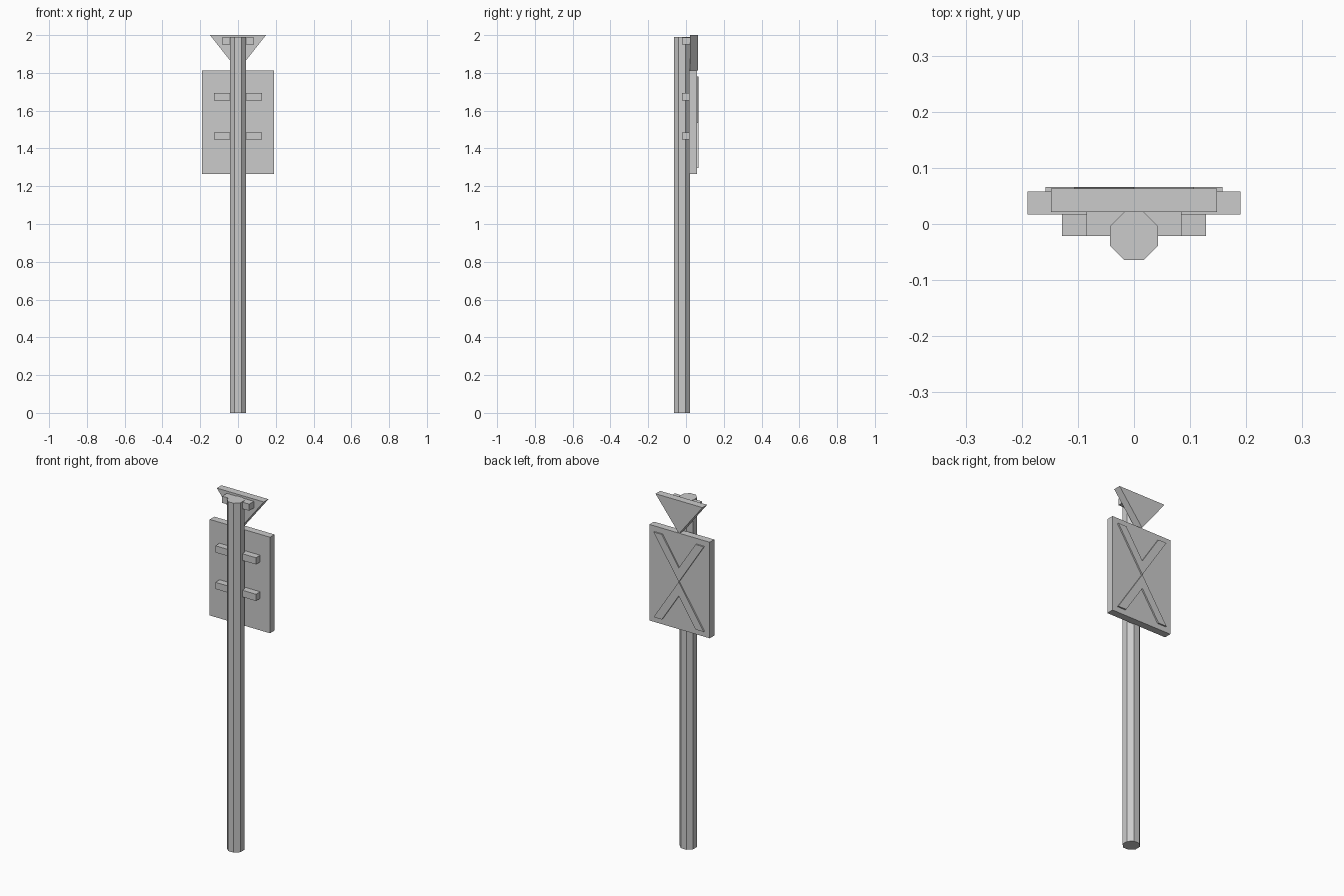
import bpy, bmesh, math

if "Cube" in bpy.data.objects:
    bpy.data.objects.remove(bpy.data.objects["Cube"])


def finish(name, bm):
    bmesh.ops.recalc_face_normals(bm, faces=bm.faces[:])
    mesh = bpy.data.meshes.new(name)
    bm.to_mesh(mesh)
    bm.free()
    obj = bpy.data.objects.new(name, mesh)
    bpy.context.collection.objects.link(obj)
    return obj


def extrude(name, points, move, to3d):
    # Flat profile pushed along one axis
    bm = bmesh.new()
    face = bm.faces.new([bm.verts.new(to3d(*p)) for p in points])
    result = bmesh.ops.extrude_face_region(bm, geom=[face], use_keep_orig=True)
    verts = [v for v in result["geom"] if isinstance(v, bmesh.types.BMVert)]
    bmesh.ops.translate(bm, vec=move, verts=verts)
    return finish(name, bm)


def plate(name, points, y0, y1):
    # Upright x-z profile with thickness in y
    return extrude(name, points, (0, y1 - y0, 0), lambda x, z: (x, y0, z))


def bar(name, half_w, y0, y1, z0, z1):
    return plate(name, [(-half_w, z0), (half_w, z0), (half_w, z1), (-half_w, z1)], y0, y1)


# Octagonal post with flats facing front and back
radius = 0.0425 / math.cos(math.pi / 8)
octagon = [(radius * math.cos(math.pi / 8 + i * math.pi / 4),
            -0.0215 + radius * math.sin(math.pi / 8 + i * math.pi / 4)) for i in range(8)]
extrude("post", octagon, (0, 0, 1.99), lambda x, y: (x, y, 0))

# Sign panels
bar("square_panel", 0.19, 0.017, 0.058, 1.265, 1.812)
plate("triangle_panel", [(-0.148, 2.0), (0.148, 2.0), (0, 1.812)], 0.021, 0.063)

# Mounting brackets
for name, half_w, z in (("lower_bracket", 0.128, 1.466),
                        ("middle_bracket", 0.128, 1.674),
                        ("top_bracket", 0.085, 1.968)):
    bar(name, half_w, -0.021, 0.021, z - 0.019, z + 0.019)

# Raised cross on the back: two chevrons meeting at their tips
mid = 1.538
for name, s in (("upper_chevron", 1), ("lower_chevron", -1)):
    shape = [(-0.158, 0.242), (-0.106, 0.242), (0, 0.08),
             (0.106, 0.242), (0.158, 0.242), (0, 0)]
    plate(name, [(x, mid + s * z) for x, z in shape], 0.055, 0.066)
